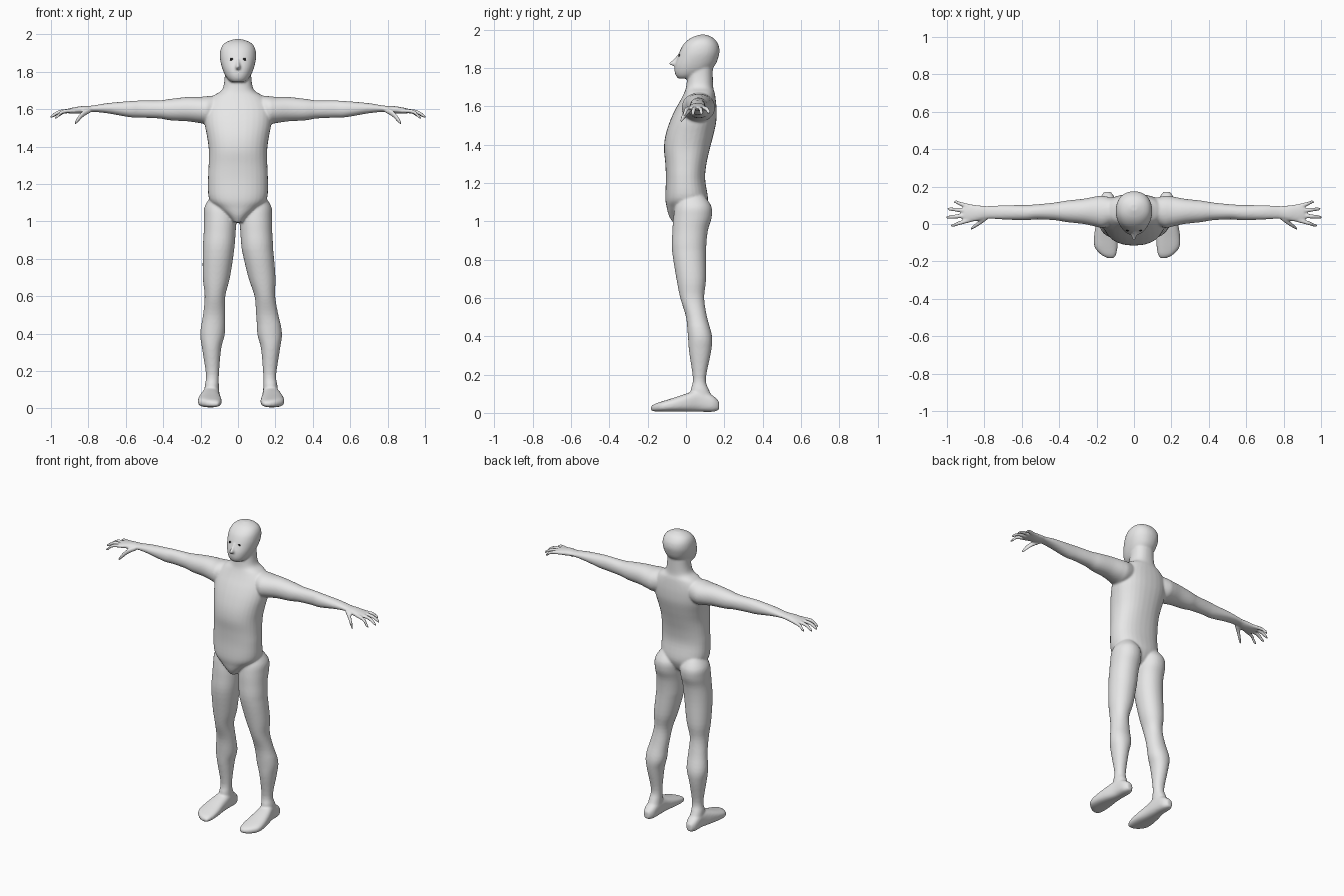
import bpy, bmesh, math
from mathutils import Vector

skin = bpy.data.materials.new("light_grey_skin")
skin.diffuse_color = (0.8, 0.8, 0.8, 1)
dark = bpy.data.materials.new("dark_eye")
dark.diffuse_color = (0.01, 0.01, 0.01, 1)

bm = bmesh.new()
# axis order: position of (u, v, t) inside (x, y, z)
ORDER = {'z': lambda u, v, t: (u, v, t),
         'x': lambda u, v, t: (t, u, v),
         'y': lambda u, v, t: (u, t, v)}


def spline(rows, steps=4):
    """Catmull-Rom interpolation of section rows."""
    out = []
    for i in range(len(rows) - 1):
        a, b, c, d = rows[max(i - 1, 0)], rows[i], rows[i + 1], rows[min(i + 2, len(rows) - 1)]
        for s in range(steps):
            t = s / steps
            out.append([0.5 * (2 * q + (r - p) * t + (2 * p - 5 * q + 4 * r - w) * t * t
                               + (3 * q - p - 3 * r + w) * t ** 3)
                        for p, q, r, w in zip(a, b, c, d)])
    return out + [list(rows[-1])]


def loft(rows, axis, power=2.2, place=lambda p: p, n=32):
    """Skin through sections (t, umin, umax, vmin, vmax) along an axis."""
    rings = []
    for t, u0, u1, v0, v1 in spline(rows):
        ring = []
        for k in range(n):
            c, s = math.cos(2 * math.pi * k / n), math.sin(2 * math.pi * k / n)
            c = math.copysign(abs(c) ** (2 / power), c)
            s = math.copysign(abs(s) ** (2 / power), s)
            u, v = (u0 + u1 + c * (u1 - u0)) / 2, (v0 + v1 + s * (v1 - v0)) / 2
            ring.append(bm.verts.new(place(Vector(ORDER[axis](u, v, t)))))
        rings.append(ring)
    faces = [bm.faces.new(rings[0]), bm.faces.new(rings[-1][::-1])]
    for a, b in zip(rings, rings[1:]):
        for k in range(n):
            j = (k + 1) % n
            faces.append(bm.faces.new((a[k], b[k], b[j], a[j])))
    bmesh.ops.recalc_face_normals(bm, faces=faces)


def sym(rows):
    """Rows (z, half width, y front, y back) to full sections."""
    return [(z, -w, w, f, b) for z, w, f, b in rows]


# torso and neck
loft(sym([(0.995, .025, -.07, .03), (1.03, .06, -.09, .08), (1.07, .11, -.10, .105),
          (1.12, .155, -.108, .115), (1.22, .16, -.105, .10), (1.30, .157, -.108, .107),
          (1.38, .156, -.115, .125), (1.45, .165, -.107, .143), (1.52, .178, -.085, .158),
          (1.58, .18, -.058, .16), (1.63, .168, -.03, .156), (1.67, .135, -.01, .15),
          (1.70, .088, .0, .142), (1.75, .073, .006, .14), (1.82, .07, .01, .14)]), 'z', 2.3)

# head
loft(sym([(1.745, .035, -.04, .04), (1.76, .054, -.053, .08), (1.785, .071, -.06, .125),
          (1.82, .085, -.057, .155), (1.86, .095, -.043, .17), (1.89, .097, -.032, .175),
          (1.92, .093, -.016, .17), (1.945, .08, .008, .155), (1.962, .056, .035, .135),
          (1.974, .02, .07, .105)]), 'z')

# nose
loft(sym([(1.87, .006, -.045, .0), (1.845, .011, -.066, .0), (1.824, .015, -.09, .0),
          (1.812, .012, -.074, .0)]), 'z', 2, n=16)

LEG = [(1.14, .05, .14, -.03, .09), (1.08, .012, .178, -.055, .132),
       (1.02, .008, .183, -.066, .134), (.95, .012, .183, -.071, .114),
       (.85, .02, .188, -.073, .105), (.70, .043, .188, -.05, .105),
       (.60, .068, .178, -.03, .095), (.50, .068, .187, .0, .11),
       (.40, .07, .202, .01, .136), (.32, .09, .192, .016, .131),
       (.18, .102, .171, .036, .104), (.12, .102, .178, .025, .12),
       (.06, .10, .18, .02, .15), (.02, .105, .175, .03, .15)]
FOOT = [(.172, .125, .16, .015, .06), (.14, .104, .178, .006, .09),
        (.07, .098, .185, .006, .12), (.0, .095, .203, .006, .1),
        (-.07, .088, .214, .006, .077), (-.125, .088, .21, .006, .06),
        (-.165, .096, .175, .008, .046), (-.183, .108, .14, .014, .032)]
ARM = [(.08, .02, .13, 1.54, 1.675), (.16, -.02, .15, 1.52, 1.67),
       (.20, -.015, .148, 1.525, 1.666), (.27, .0, .135, 1.535, 1.665),
       (.36, .01, .125, 1.54, 1.655), (.42, .02, .115, 1.55, 1.647),
       (.52, .025, .105, 1.555, 1.646), (.58, .02, .102, 1.557, 1.643),
       (.70, .024, .10, 1.578, 1.632), (.78, .028, .096, 1.585, 1.619),
       (.83, .018, .10, 1.578, 1.617), (.88, .01, .106, 1.576, 1.609),
       (.91, .016, .10, 1.578, 1.603)]
# base y, tip x, tip y, tip z
FINGERS = [(.022, .98, -.007, 1.552), (.046, 1.005, .037, 1.556),
           (.07, .998, .08, 1.558), (.093, .965, .117, 1.562)]


def tube(points, place):
    """Finger-like tube through (x, y, z, y radius, z radius)."""
    loft([(x, y - r, y + r, z - q, z + q) for x, y, z, r, q in points], 'x', 2, place, 16)


for side in (-1, 1):
    # the +x leg stands a little further out below the hip
    def leg_place(p, side=side):
        shift = .033 * min(max((.85 - p.z) / .4, 0), 1) if side > 0 else 0
        return Vector((side * p.x + shift, p.y, p.z))

    def mirror(p, side=side):
        return Vector((side * p.x, p.y, p.z))

    # leg, foot, arm with palm
    loft(LEG, 'z', 2.1, leg_place)
    loft(FOOT, 'y', 2.6, leg_place)
    loft(ARM, 'x', 2.1, mirror)
    # fingers and thumb
    for y0, x1, y1, z1 in FINGERS:
        xm, ym = .88 + (x1 - .88) * .55, y0 + (y1 - y0) * .6
        tube([(.87, y0, 1.592, .012, .012), (xm, ym, 1.587, .0115, .0115),
              (x1 - .015, y1, z1 + .01, .0105, .0105), (x1, y1, z1, .006, .006)], mirror)
    tube([(.785, .035, 1.596, .013, .014), (.825, .008, 1.577, .014, .018),
          (.855, -.014, 1.546, .011, .018), (.874, -.027, 1.522, .006, .009)], mirror)

mesh = bpy.data.meshes.new("body")
bm.to_mesh(mesh)
bm.free()
body = bpy.data.objects.new("body", mesh)
bpy.context.collection.objects.link(body)
bpy.context.view_layer.objects.active = body
body.select_set(True)

# merge the parts into one smooth skin
remesh = body.modifiers.new("merge", 'REMESH')
remesh.mode = 'VOXEL'
remesh.voxel_size = 0.006
remesh.use_smooth_shade = True
smooth = body.modifiers.new("soften", 'SMOOTH')
smooth.factor = 0.5
smooth.iterations = 7
for name in ("merge", "soften"):
    bpy.ops.object.modifier_apply(modifier=name)
body.data.materials.clear()
body.data.materials.append(skin)
for p in body.data.polygons:
    p.use_smooth = True
    p.material_index = 0

# eyes: small dark beads set on the face
for side, label in ((-1, "left"), (1, "right")):
    hit, loc, nor, idx = body.ray_cast(Vector((side * .035, -1, 1.866)), Vector((0, 1, 0)))
    if not hit:
        loc = Vector((side * .035, -.035, 1.866))
    bpy.ops.mesh.primitive_uv_sphere_add(segments=16, ring_count=8, radius=.009, location=loc)
    eye = bpy.context.object
    eye.name = label + "_eye"
    eye.scale = (1, .45, .8)
    eye.data.materials.append(dark)
    bpy.ops.object.shade_smooth()
